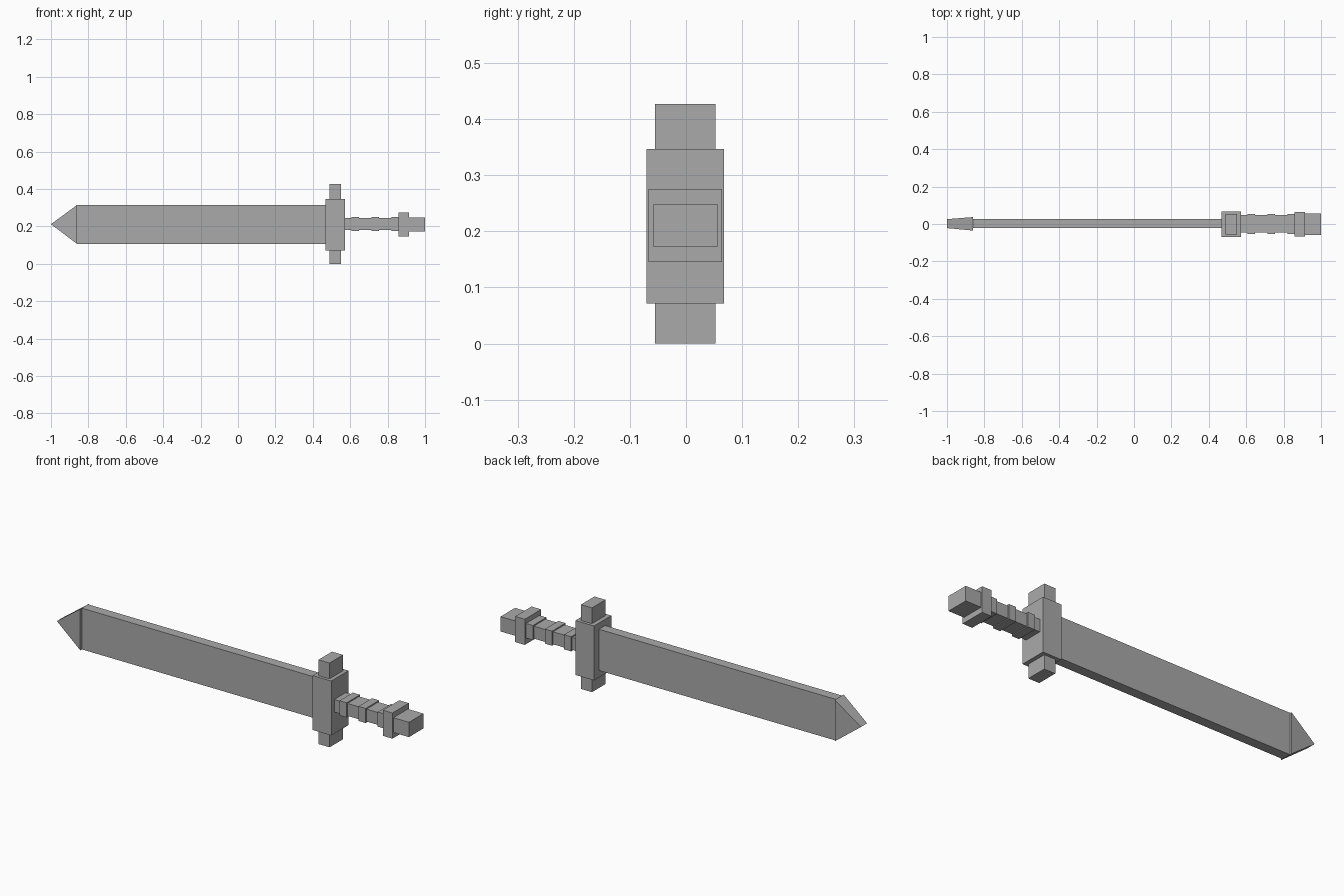
import bpy

cube = bpy.data.objects.get("Cube")
if cube:
    bpy.data.objects.remove(cube, do_unlink=True)

GREY = (0.4, 0.4, 0.4, 1.0)
mat = bpy.data.materials.new("plain grey")
mat.use_nodes = True
mat.diffuse_color = GREY
mat.node_tree.nodes["Principled BSDF"].inputs["Base Color"].default_value = GREY


def make(name, verts, faces):
    mesh = bpy.data.meshes.new(name)
    mesh.from_pydata(verts, [], faces)
    mesh.materials.append(mat)
    obj = bpy.data.objects.new(name, mesh)
    bpy.context.collection.objects.link(obj)
    return obj


def box(name, x, y, z):
    """Flat-faced block from its (min, max) range on each axis."""
    verts = [(a, b, c) for a in x for b in y for c in z]
    faces = [(0, 1, 3, 2), (4, 6, 7, 5), (0, 4, 5, 1),
             (2, 3, 7, 6), (0, 2, 6, 4), (1, 5, 7, 3)]
    return make(name, verts, faces)


# Blade, with a wedge tip slightly thicker at its base
box("blade", (-0.86, 0.48), (-0.022, 0.028), (0.106, 0.315))
make("blade_tip",
     [(-0.86, -0.035, 0.106), (-0.86, -0.035, 0.315), (-1.0, -0.022, 0.212),
      (-0.86, 0.037, 0.106), (-0.86, 0.037, 0.315), (-1.0, 0.026, 0.212)],
     [(0, 1, 2), (3, 5, 4), (0, 3, 4, 1), (1, 4, 5, 2), (0, 2, 5, 3)])

# Crossguard: wide centre block and a taller bar through it
box("guard_block", (0.468, 0.572), (-0.07, 0.068), (0.071, 0.347))
box("guard_bar", (0.49, 0.552), (-0.055, 0.053), (0.0, 0.427))

# Grip with three raised bands
box("grip", (0.56, 0.87), (-0.046, 0.047), (0.181, 0.244))
for i in range(3):
    x = 0.606 + 0.107 * i
    box(f"grip_band_{i + 1}", (x, x + 0.04), (-0.053, 0.054), (0.176, 0.25))

# Pommel
box("pommel_ring", (0.859, 0.913), (-0.067, 0.064), (0.145, 0.275))
box("pommel", (0.905, 1.0), (-0.059, 0.057), (0.173, 0.248))
